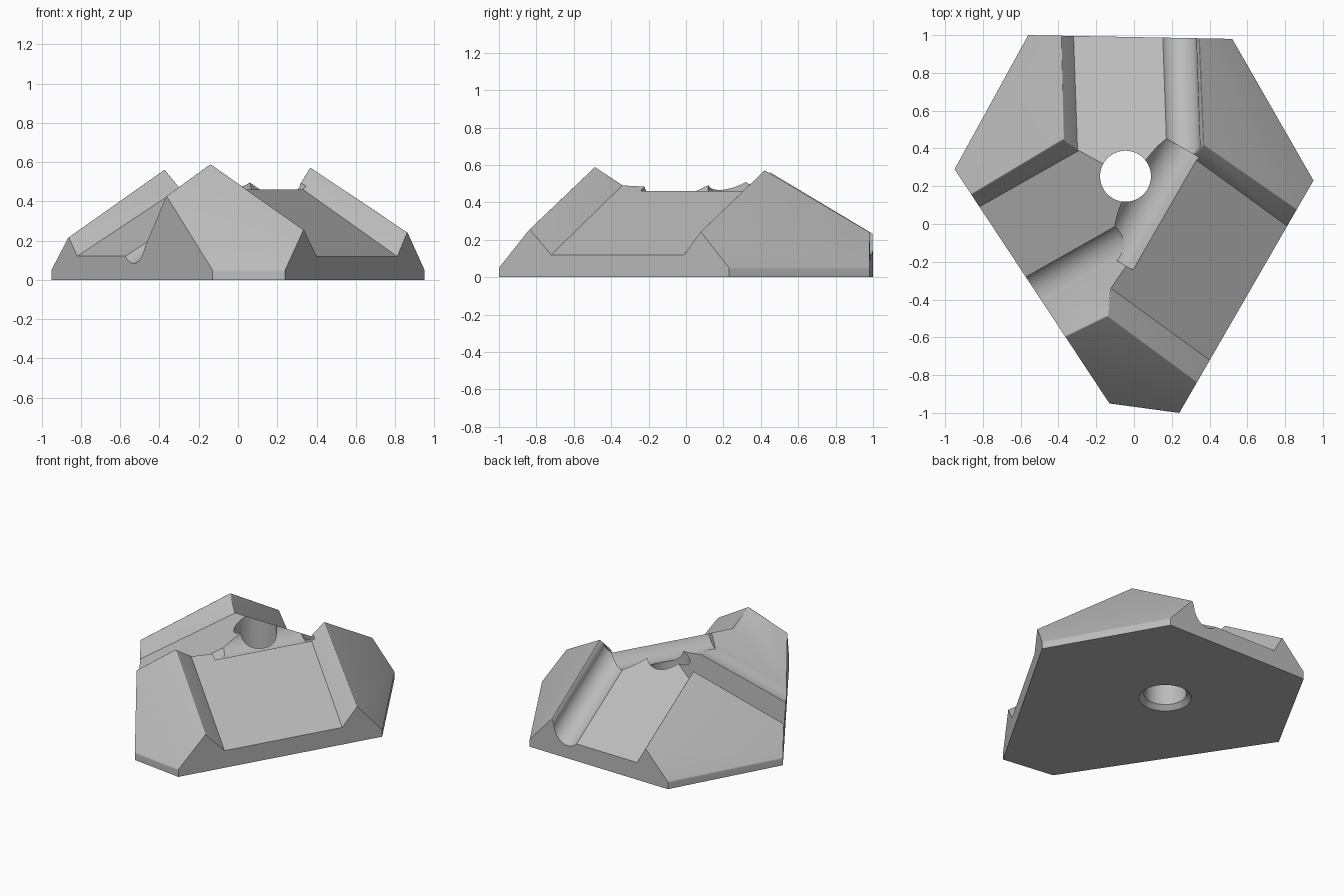
import bpy, bmesh, math
from mathutils import Vector

default = bpy.data.objects.get("Cube")
if default:
    bpy.data.objects.remove(default, do_unlink=True)

grey = bpy.data.materials.new("plain_grey")
grey.use_nodes = True
grey.diffuse_color = (0.5, 0.5, 0.5, 1)
grey.node_tree.nodes["Principled BSDF"].inputs["Base Color"].default_value = grey.diffuse_color

FLOOR, PITCH = 0.12, math.tan(math.radians(30))
# Footprint, clockwise from the back right corner
BACK_R, BACK_L = Vector((-0.56, 1.0)), Vector((0.52, 0.98))
SIDE_L, FRONT_L = Vector((0.95, 0.23)), Vector((0.24, -1.0))
FRONT_R, SIDE_R = Vector((-0.13, -0.95)), Vector((-0.95, 0.29))
OUTLINE = [BACK_R, BACK_L, SIDE_L, FRONT_L, FRONT_R, SIDE_R]


def inward(a, b):
    """Unit normal of a footprint edge, pointing into the body."""
    d = (b - a).normalized()
    return Vector((d.y, -d.x))


def make_object(name, bm, helper=True):
    bmesh.ops.recalc_face_normals(bm, faces=bm.faces[:])
    mesh = bpy.data.meshes.new(name)
    bm.to_mesh(mesh)
    bm.free()
    ob = bpy.data.objects.new(name, mesh)
    bpy.context.collection.objects.link(ob)
    mesh.materials.append(grey)
    ob.hide_render = helper
    return ob


def sweep(name, section, vector):
    """Prism of a closed section moved along a vector."""
    bm = bmesh.new()
    face = bm.faces.new([bm.verts.new(p) for p in section])
    top = bmesh.ops.extrude_face_region(bm, geom=[face])["geom"]
    bmesh.ops.translate(bm, vec=vector, verts=[g for g in top if isinstance(g, bmesh.types.BMVert)])
    return make_object(name, bm)


def rod(name, start, end, radius, radius2=None):
    """Cylinder or cone between two points."""
    axis = Vector(end) - Vector(start)
    bm = bmesh.new()
    bmesh.ops.create_cone(bm, cap_ends=True, segments=64, radius1=radius,
                          radius2=radius2 or radius, depth=axis.length)
    turn = axis.to_track_quat('Z', 'Y').to_matrix().to_4x4()
    bmesh.ops.transform(bm, matrix=turn, verts=bm.verts[:])
    bmesh.ops.translate(bm, vec=(Vector(start) + Vector(end)) / 2, verts=bm.verts[:])
    return make_object(name, bm)


def cut(target, cutter):
    mod = target.modifiers.new("cut", 'BOOLEAN')
    mod.operation, mod.solver, mod.object = 'DIFFERENCE', 'EXACT', cutter
    bpy.context.view_layer.objects.active = target
    bpy.ops.object.modifier_apply(modifier=mod.name)
    bpy.data.objects.remove(cutter, do_unlink=True)


def slope_vector(angle, edge, length):
    """Step along a channel at the floor pitch."""
    a = math.radians(angle)
    d = Vector((math.cos(a), math.sin(a)))
    return Vector((d.x, d.y, PITCH * d.dot(inward(*edge)))) * length


# Body: prism with three sloping corner facets
bm = bmesh.new()
base = bm.faces.new([bm.verts.new((p.x, p.y, 0)) for p in OUTLINE])
top = bmesh.ops.extrude_face_region(bm, geom=[base])["geom"]
bmesh.ops.translate(bm, vec=(0, 0, 0.75), verts=[g for g in top if isinstance(g, bmesh.types.BMVert)])
for a, b, slope in ((SIDE_R, BACK_R, 1.2), (BACK_L, SIDE_L, 1.28), (FRONT_L, FRONT_R, 1.18)):
    out = -inward(a, b) * slope
    res = bmesh.ops.bisect_plane(bm, geom=bm.verts[:] + bm.edges[:] + bm.faces[:],
                                 plane_co=(a.x, a.y, 0.05), plane_no=(out.x, out.y, 1),
                                 clear_outer=True)
    rim = [g for g in res["geom_cut"] if isinstance(g, bmesh.types.BMEdge)]
    bmesh.ops.edgenet_fill(bm, edges=rim)
body = make_object("body", bm, helper=False)

# Sloping channels: edge, inward angle, two floor corners, slopes of the two walls
BACK, LEFT, RIGHT = (BACK_R, BACK_L), (SIDE_L, FRONT_L), (FRONT_R, SIDE_R)
CHANNELS = (
    (BACK, -88, (-0.32, 0.995), (0.29, 0.984), 1.8, 2.2),
    (LEFT, 144, (0.81, -0.01), (0.40, -0.72), 1.15, 1.1),
    (RIGHT, 29.5, (-0.494, -0.40), (-0.82, 0.09), 1.28, 1.25),
)
RISE = 0.8
for edge, angle, p, q, wall_p, wall_q in CHANNELS:
    p, q = Vector((*p, FLOOR)), Vector((*q, FLOOR))
    run = slope_vector(angle, edge, 1)
    side = Vector((-run.y, run.x, 0)).normalized()
    if side.dot(q - p) < 0:
        side = -side
    up = Vector((0, 0, RISE))
    section = [p, q, q + up + side * RISE / wall_q, p + up - side * RISE / wall_p]
    cut(body, sweep("channel_cutter", [v - run * 0.15 for v in section], run * 1.9))

# Round the ridges, the peaks and the foot of each facet
bm = bmesh.new()
bm.from_mesh(body.data)
bmesh.ops.remove_doubles(bm, verts=bm.verts[:], dist=0.0005)
bmesh.ops.dissolve_limit(bm, angle_limit=0.01, verts=bm.verts[:], edges=bm.edges[:])
bm.normal_update()
ridges = []
for e in bm.edges:
    if len(e.link_faces) != 2 or not e.is_convex:
        continue
    tilts = sorted(f.normal.z for f in e.link_faces)
    foot = all(0.03 < v.co.z < 0.07 for v in e.verts) and abs(tilts[0]) < 0.05
    if 0.05 < tilts[1] < 0.8 and (tilts[0] > 0.05 or foot):
        ridges.append(e)
bmesh.ops.bevel(bm, geom=ridges, offset=0.04, segments=6, profile=0.5,
                affect='EDGES', clamp_overlap=True)
bm.to_mesh(body.data)
bm.free()

# Round grooves: two down the channels, one level across the middle
for edge, angle, start, length in ((BACK, -88, (0.225, 0.985, 0.21), 0.58),
                                   (RIGHT, 29.5, (-0.53, -0.345, 0.205), 0.57)):
    start = Vector(start)
    cut(body, rod("groove_cutter", start - slope_vector(angle, edge, 0.2),
                  start + slope_vector(angle, edge, length), 0.105))
along = (SIDE_L - FRONT_L).normalized().to_3d()
middle = Vector((-0.075, -0.145, 0.52))
cut(body, rod("cross_groove_cutter", middle - along * 0.05, middle + along * 0.64, 0.125))

# Vertical hole with a chamfered lower rim
HOLE = Vector((-0.045, 0.253, 0))
cut(body, rod("hole_cutter", HOLE - Vector((0, 0, 0.2)), HOLE + Vector((0, 0, 1)), 0.135))
cut(body, rod("rim_cutter", HOLE - Vector((0, 0, 0.02)), HOLE + Vector((0, 0, 0.04)), 0.185, 0.125))

bpy.ops.object.select_all(action='DESELECT')
body.select_set(True)
bpy.context.view_layer.objects.active = body
bpy.ops.object.shade_smooth_by_angle(angle=math.radians(30))
